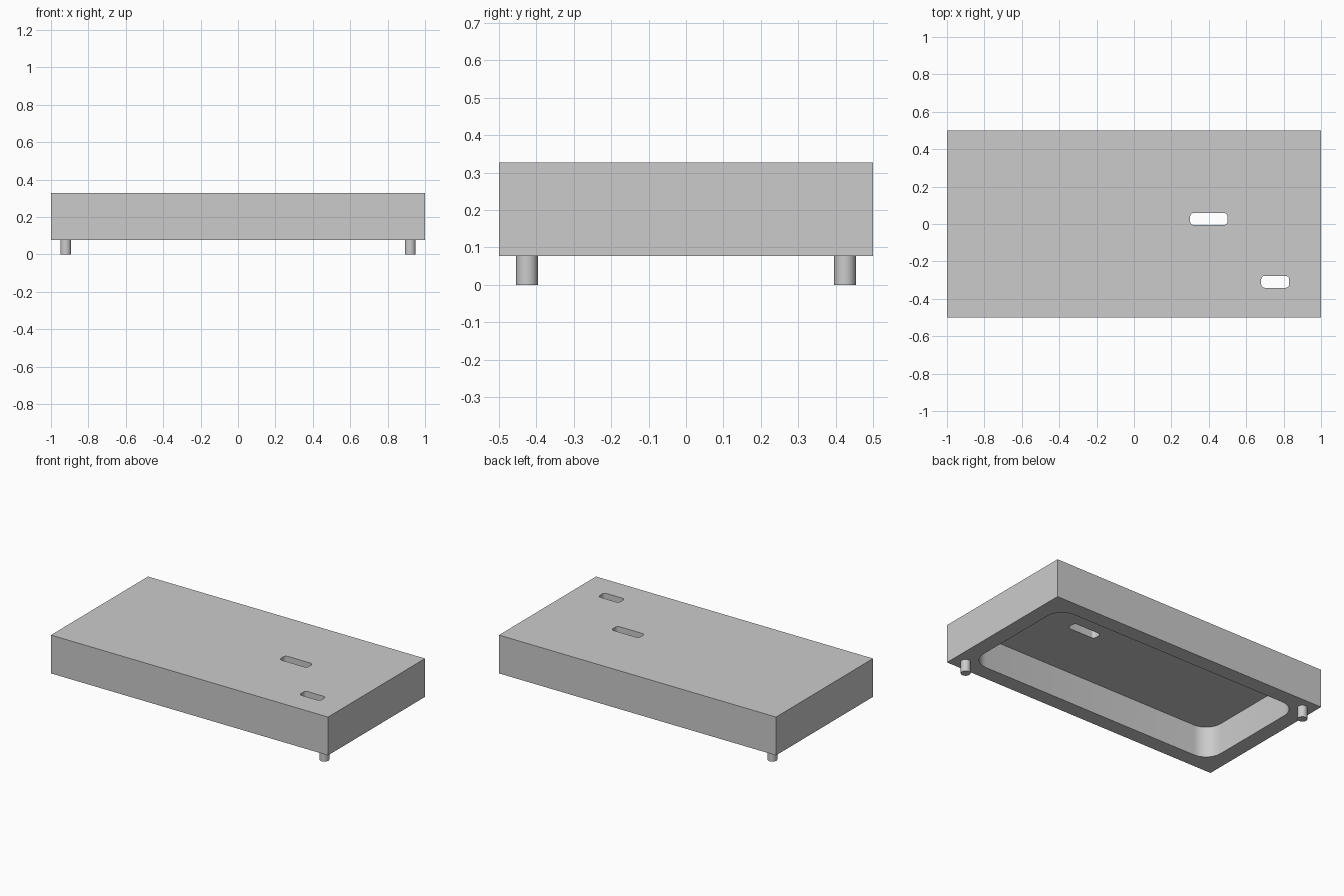
import bpy, bmesh, math
from mathutils import Vector

cube = bpy.data.objects.get("Cube")
if cube:
    bpy.data.objects.remove(cube, do_unlink=True)

grey = bpy.data.materials.new("plain grey")
grey.use_nodes = True
colour = (0.6, 0.6, 0.6, 1)
grey.diffuse_color = colour
grey.node_tree.nodes["Principled BSDF"].inputs["Base Color"].default_value = colour

BASE, TOP, WALL, FLOOR = 0.077, 0.327, 0.1, 0.05


def prism(name, x, y, width, depth, z0, z1, radius=0, steps=8):
    """Upright box whose vertical edges may be rounded."""
    bm = bmesh.new()
    ring = []
    for i, (sx, sy) in enumerate([(1, 1), (-1, 1), (-1, -1), (1, -1)]):
        cx, cy = x + sx * (width / 2 - radius), y + sy * (depth / 2 - radius)
        for k in range(steps + 1 if radius else 1):
            a = math.pi / 2 * (i + k / steps)
            ring.append(bm.verts.new((cx + radius * math.cos(a),
                                      cy + radius * math.sin(a), z0)))
    bottom = bm.faces.new(ring)
    top = bmesh.ops.extrude_face_region(bm, geom=[bottom])["geom"]
    bmesh.ops.translate(bm, vec=Vector((0, 0, z1 - z0)),
                        verts=[v for v in top if isinstance(v, bmesh.types.BMVert)])
    bmesh.ops.recalc_face_normals(bm, faces=bm.faces)
    mesh = bpy.data.meshes.new(name)
    bm.to_mesh(mesh)
    bm.free()
    mesh.materials.append(grey)
    obj = bpy.data.objects.new(name, mesh)
    bpy.context.collection.objects.link(obj)
    return obj


def select(obj):
    bpy.ops.object.select_all(action="DESELECT")
    obj.select_set(True)
    bpy.context.view_layer.objects.active = obj


def cut(obj, cutter):
    select(obj)
    mod = obj.modifiers.new("cut", "BOOLEAN")
    mod.operation, mod.solver, mod.object = "DIFFERENCE", "EXACT", cutter
    bpy.ops.object.modifier_apply(modifier=mod.name)
    bpy.data.objects.remove(cutter, do_unlink=True)


# Lid shell, hollowed from below with rounded inner corners
lid = prism("lid_shell", 0, 0, 2, 1, BASE, TOP)
cut(lid, prism("pocket_cutter", 0, 0, 2 - 2 * WALL, 1 - 2 * WALL,
               BASE - 0.1, TOP - FLOOR, 0.11))

# Two slots through the top plate
for x, y, width in [(0.4, 0.027, 0.2), (0.755, -0.309, 0.15)]:
    cut(lid, prism("slot_cutter", x, y, width, 0.064, TOP - 0.1, TOP + 0.1, 0.02))
select(lid)
bpy.ops.object.shade_smooth_by_angle(angle=math.radians(30))

# Locating pegs at two opposite corners
for name, side in [("front_left_peg", 1), ("back_right_peg", -1)]:
    bpy.ops.mesh.primitive_cylinder_add(vertices=32, radius=0.029, depth=BASE + 0.02,
                                        location=(side * 0.921, side * -0.425, (BASE + 0.02) / 2))
    peg = bpy.context.object
    peg.name = name
    peg.data.materials.append(grey)
    bpy.ops.object.shade_smooth_by_angle(angle=math.radians(30))
